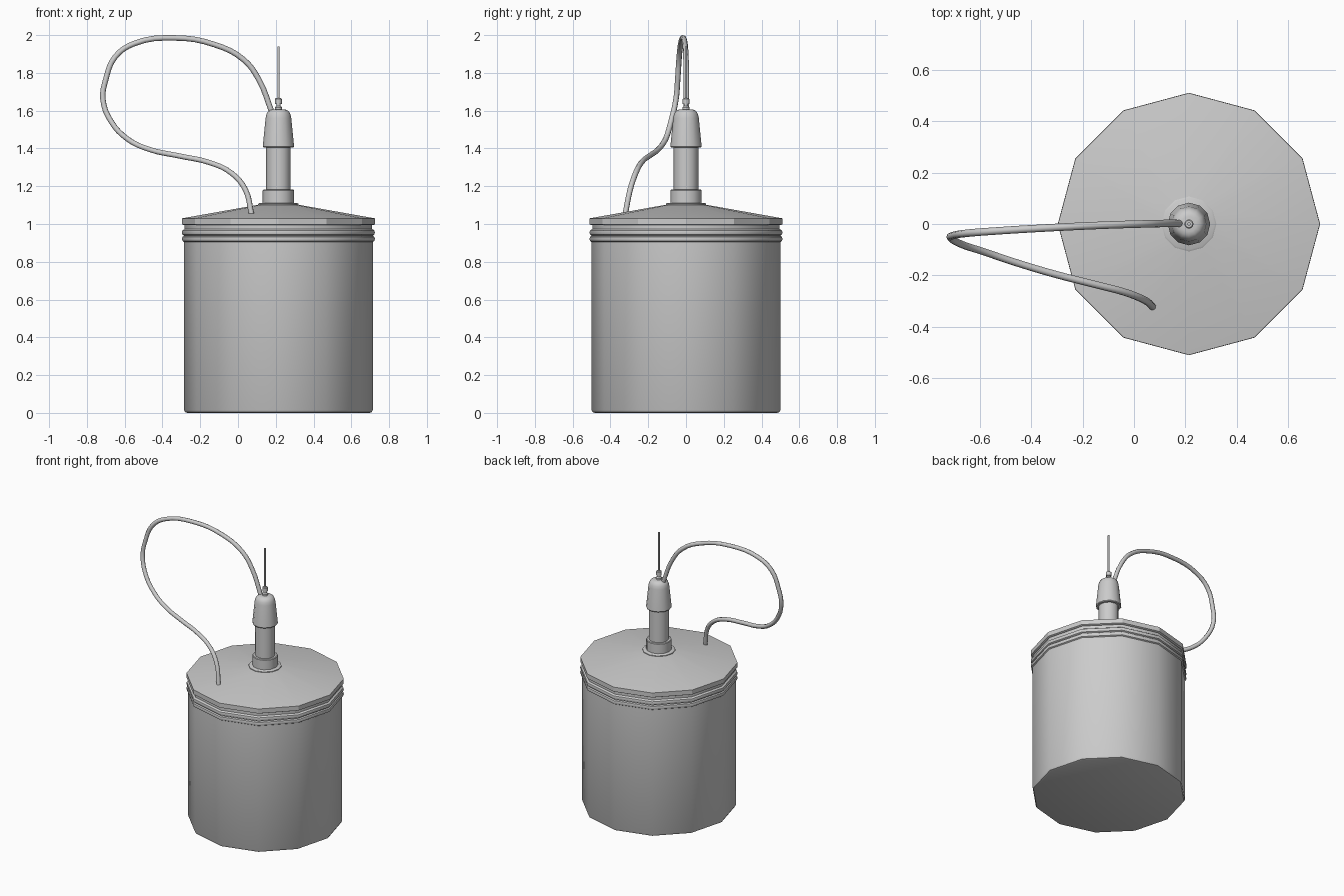
import bpy, bmesh, math

if "Cube" in bpy.data.objects:
    bpy.data.objects.remove(bpy.data.objects["Cube"])

CX, SIDES = 0.214, 12


def lathe(name, profile, angle=38):
    """Turn (radius, height) points around the canister axis."""
    bm = bmesh.new()
    rings = []
    for r, z in profile:
        rings.append([bm.verts.new((r * math.cos(2 * math.pi * i / SIDES),
                                    r * math.sin(2 * math.pi * i / SIDES), z))
                      for i in range(SIDES)])
    for a, b in zip(rings, rings[1:]):
        for i in range(SIDES):
            j = (i + 1) % SIDES
            bm.faces.new((a[i], a[j], b[j], b[i]))
    bm.faces.new(rings[0][::-1])
    bm.faces.new(rings[-1])
    bmesh.ops.recalc_face_normals(bm, faces=bm.faces)
    me = bpy.data.meshes.new(name)
    bm.to_mesh(me)
    bm.free()
    ob = bpy.data.objects.new(name, me)
    ob.location.x = CX
    bpy.context.collection.objects.link(ob)
    bpy.ops.object.select_all(action='DESELECT')
    ob.select_set(True)
    bpy.context.view_layer.objects.active = ob
    bpy.ops.object.shade_smooth_by_angle(angle=math.radians(angle))
    return ob


def bead(z):
    """Half-round ridge on the canister wall, centred at z."""
    return [(0.5, z - 0.016), (0.508, z - 0.011), (0.511, z),
            (0.508, z + 0.011), (0.5, z + 0.016)]


# canister with two ridges below the neck
lathe("canister_body", [(0.483, 0), (0.494, 0.004), (0.5, 0.016)]
      + bead(0.921) + bead(0.955) + [(0.496, 0.974), (0.496, 0.996)])

# shallow conical lid with a straight rim
lathe("lid", [(0.502, 0.994), (0.51, 0.998), (0.51, 1.03), (0.1, 1.103)], 25)

# flange, collar and stem
lathe("flange", [(0.107, 1.095), (0.107, 1.107), (0.1, 1.111)])
lathe("collar", [(0.083, 1.10), (0.083, 1.178), (0.079, 1.182)])
lathe("stem", [(0.065, 1.17), (0.065, 1.42)])

# tapered cap with rounded top
lathe("cap", [(0.079, 1.405), (0.083, 1.41), (0.068, 1.56), (0.064, 1.58),
              (0.056, 1.595), (0.044, 1.604), (0.03, 1.607)])

# antenna: foot, nut and thin rod
lathe("antenna_foot", [(0.018, 1.60), (0.018, 1.618), (0.011, 1.626), (0.011, 1.638)])
lathe("antenna_nut", [(0.018, 1.636), (0.018, 1.662), (0.014, 1.666)])
lathe("antenna_rod", [(0.006, 1.66), (0.006, 1.94)])

# looping cable from cap to lid
path = [(0.18, 0.002, 1.59), (0.11, 0.002, 1.765), (0.03, 0, 1.87),
        (-0.125, -0.005, 1.95), (-0.335, -0.015, 1.985), (-0.55, -0.028, 1.955),
        (-0.65, -0.036, 1.885), (-0.70, -0.044, 1.765), (-0.715, -0.053, 1.66),
        (-0.67, -0.08, 1.54), (-0.585, -0.108, 1.45), (-0.47, -0.147, 1.395),
        (-0.31, -0.195, 1.36), (-0.15, -0.236, 1.325), (-0.035, -0.266, 1.27),
        (0.04, -0.296, 1.18), (0.072, -0.322, 1.05)]
cu = bpy.data.curves.new("cable", 'CURVE')
cu.dimensions = '3D'
cu.bevel_depth = 0.0145
cu.bevel_resolution = 2
cu.resolution_u = 4
cu.use_fill_caps = True
sp = cu.splines.new('BEZIER')
sp.bezier_points.add(len(path) - 1)
for p, co in zip(sp.bezier_points, path):
    p.co = co
    p.handle_left_type = p.handle_right_type = 'AUTO'
bpy.context.collection.objects.link(bpy.data.objects.new("cable", cu))
